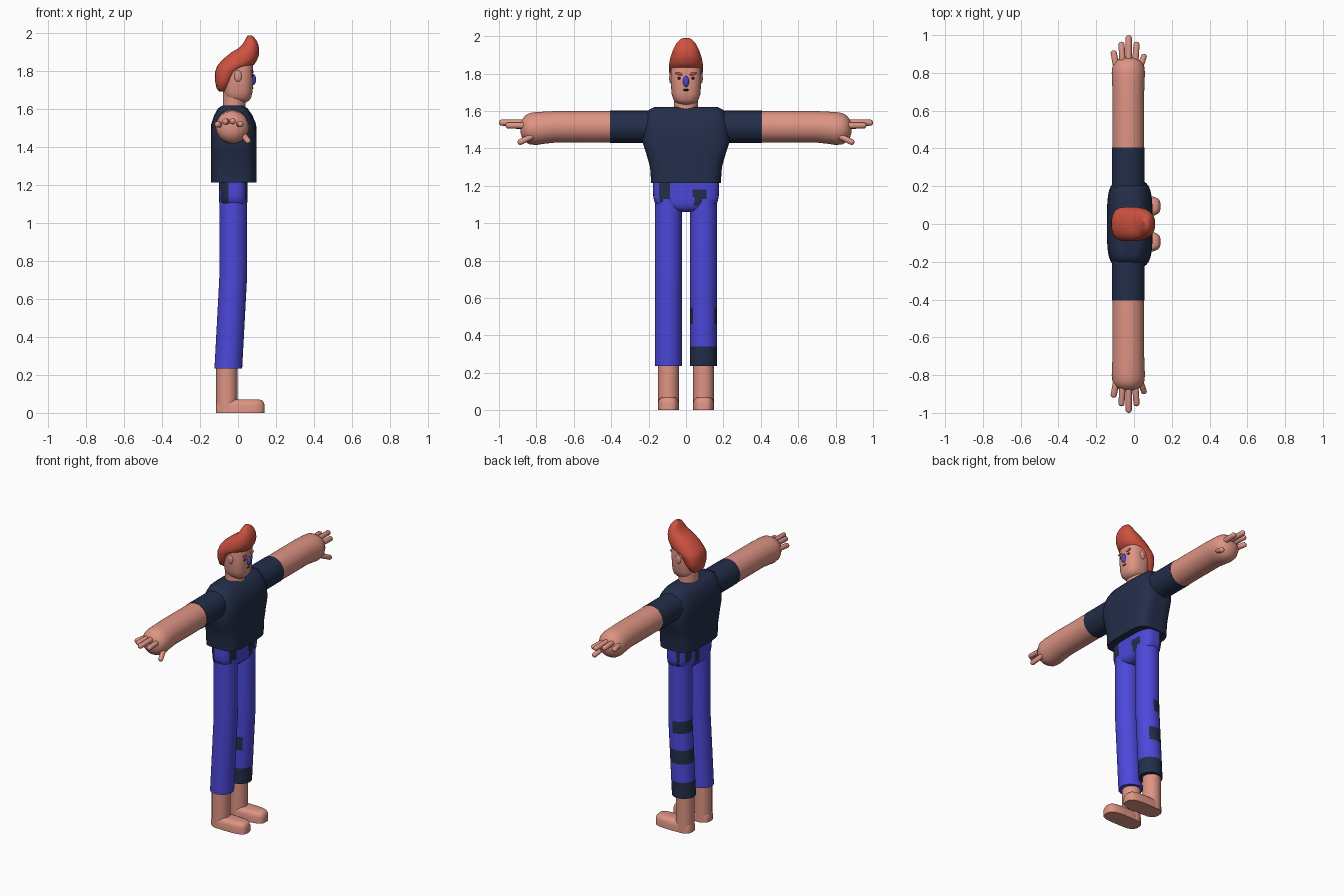
import bpy, bmesh, math
from mathutils import Vector

if "Cube" in bpy.data.objects:
    bpy.data.objects.remove(bpy.data.objects["Cube"])


def material(name, rgb):
    m = bpy.data.materials.new(name)
    lin = [((c / 255 + 0.055) / 1.055) ** 2.4 for c in rgb]
    m.diffuse_color = (*lin, 1)
    m.use_nodes = True
    m.node_tree.nodes["Principled BSDF"].inputs["Base Color"].default_value = m.diffuse_color
    return m


SKIN = material("skin", (222, 148, 132))
NAVY = material("dark navy", (35, 46, 74))
BLUE = material("trouser blue", (76, 72, 218))
HAIR = material("hair red", (206, 82, 64))
INK = material("face dark", (38, 28, 40))


def finish(name, bm, mats, rule=None):
    bmesh.ops.recalc_face_normals(bm, faces=bm.faces)
    if rule:
        for f in bm.faces:
            f.material_index = int(rule(f.calc_center_median()))
    me = bpy.data.meshes.new(name)
    bm.to_mesh(me)
    bm.free()
    for m in mats:
        me.materials.append(m)
    ob = bpy.data.objects.new(name, me)
    bpy.context.collection.objects.link(ob)
    return ob


def loft(name, rings, mats, axis="z", n=2.0, seg=40, rule=None):
    """Rings are (position on axis, centre u, centre v, radius u, radius v)."""
    bm = bmesh.new()
    loops = []
    for t, cu, cv, ru, rv in rings:
        loop = []
        for i in range(seg):
            a = 2 * math.pi * i / seg
            c, s = math.cos(a), math.sin(a)
            r = (abs(c) ** n + abs(s) ** n) ** (-1 / n)
            u, v = cu + ru * r * c, cv + rv * r * s
            loop.append(bm.verts.new((u, v, t) if axis == "z" else (u, t, v)))
        loops.append(loop)
    for a, b in zip(loops, loops[1:]):
        for i in range(seg):
            j = (i + 1) % seg
            bm.faces.new((a[i], a[j], b[j], b[i]))
    bm.faces.new(loops[0])
    bm.faces.new(loops[-1])
    return finish(name, bm, mats, rule)


def profile(rows):
    """Rows of (z, x min, x max, half width) to loft rings."""
    return [(z, (a + b) / 2, 0, (b - a) / 2, w) for z, a, b, w in rows]


def capsule(name, a, b, r, mat):
    a, b = Vector(a), Vector(b)
    d = b - a
    bm = bmesh.new()
    bmesh.ops.create_uvsphere(bm, u_segments=16, v_segments=10, radius=r)
    for v in bm.verts:
        if v.co.z > 0.001:
            v.co.z += d.length
    q = d.to_track_quat("Z", "Y")
    for v in bm.verts:
        v.co = q @ v.co + a
    return finish(name, bm, [mat])


def ellipsoid(name, centre, size, mat, tilt=0):
    bm = bmesh.new()
    bmesh.ops.create_uvsphere(bm, u_segments=20, v_segments=12, radius=1)
    for v in bm.verts:
        x, y, z = (v.co[k] * size[k] for k in range(3))
        c, s = math.cos(tilt), math.sin(tilt)
        v.co = Vector((x, y * c - z * s, y * s + z * c)) + Vector(centre)
    return finish(name, bm, [mat])


# Shirt body
loft("shirt", profile([
    (1.215, -0.142, 0.098, 0.186), (1.30, -0.143, 0.098, 0.192),
    (1.37, -0.143, 0.098, 0.212), (1.44, -0.143, 0.098, 0.235),
    (1.52, -0.142, 0.096, 0.224), (1.57, -0.125, 0.075, 0.212),
    (1.605, -0.105, 0.05, 0.20), (1.62, -0.08, 0.025, 0.17)]),
    [NAVY], n=4, seg=64)


# Trouser seat with dark patches on front and back
def seat_rule(c):
    if c.x > 0.0:
        return (-0.14 < c.y < -0.08 and c.z > 1.11) or \
               (0.04 < c.y < 0.11 and 1.09 < c.z < 1.18)
    return c.x < -0.05 and c.z > 1.10 and (
        c.y < -0.13 or 0.0 < c.y < 0.05 or 0.09 < c.y < 0.135 or c.y > 0.165)


seat = [(1.06, 0.03, 0.02), (1.065, 0.05, 0.05), (1.08, 0.065, 0.10), (1.095, 0.071, 0.145),
        (1.11, 0.074, 0.168), (1.14, 0.075, 0.175), (1.18, 0.076, 0.176), (1.225, 0.076, 0.176)]
loft("trouser_seat", [(z, -0.025, 0, a, b) for z, a, b in seat],
     [BLUE, NAVY], n=3.5, seg=96, rule=seat_rule)


def leg_centre(z):
    return -0.025 - 0.026 * max(0, (0.72 - z) / 0.485)


# Stripes on one trouser leg: full at the hem, only the back higher up
def stripe_rule(c):
    dx = (c.x - leg_centre(c.z)) / 0.073
    return c.z < 0.34 or (0.46 < c.z < 0.55 and dx < 0.6) or \
        (0.66 < c.z < 0.74 and dx < 0.1)


leg_z = [0.235, 0.34, 0.46, 0.48, 0.53, 0.55, 0.66, 0.70, 0.74, 0.9, 1.08, 1.13]
for s, side in ((1, "left"), (-1, "right")):
    # Trouser leg, ankle and foot
    loft(f"trouser_leg_{side}",
         [(z, leg_centre(z), s * 0.094, 0.073, 0.072) for z in leg_z],
         [BLUE, NAVY], seg=48, rule=stripe_rule if s > 0 else None)
    loft(f"ankle_{side}", [(z, -0.059, s * 0.094, 0.056, 0.056) for z in (0.0, 0.26)], [SKIN])
    loft(f"foot_{side}",
         [(z, 0.0125, s * 0.094, 0.128 - d, 0.057 - d)
          for z, d in ((0, 0), (0.04, 0), (0.056, 0.005), (0.066, 0.014), (0.07, 0.026))],
         [SKIN], n=3.2, seg=48)

    # Sleeve, arm and rounded palm
    loft(f"sleeve_{side}", [(s * y, -0.03, 1.515, 0.086, 0.086) for y in (0.16, 0.405)],
         [NAVY], axis="y")
    arm = [(0.39, 1.515, 0.084), (0.70, 1.515, 0.084), (0.76, 1.51, 0.086),
           (0.80, 1.506, 0.088), (0.835, 1.505, 0.084), (0.86, 1.505, 0.07),
           (0.877, 1.505, 0.047), (0.885, 1.505, 0.02)]
    loft(f"arm_{side}", [(s * y, -0.03, z, r, r) for y, z, r in arm], [SKIN], axis="y")

    # Fingers and thumb
    for k, (x, z, tip) in enumerate(((-0.107, 1.52, 0.92), (-0.066, 1.535, 0.965),
                                     (-0.028, 1.537, 1.0), (0.013, 1.522, 0.965))):
        capsule(f"finger_{k + 1}_{side}", (x * 0.8 - 0.006, s * 0.82, z),
                (x, s * (tip - 0.017), z), 0.017, SKIN)
    capsule(f"thumb_{side}", (0.025, s * 0.81, 1.47), (0.052, s * 0.885, 1.434), 0.016, SKIN)

    # Ear, eye and brow
    ellipsoid(f"ear_{side}", (0.0, s * 0.08, 1.775), (0.02, 0.01, 0.03), SKIN)
    ellipsoid(f"eye_{side}", (0.074, s * 0.036, 1.775), (0.006, 0.009, 0.008), INK)
    ellipsoid(f"brow_{side}", (0.076, s * 0.036, 1.798), (0.007, 0.021, 0.007), HAIR, s * 0.2)

# Neck and head
loft("neck", [(z, -0.02, 0, 0.06, 0.064) for z in (1.59, 1.72)], [SKIN])
loft("head", profile([
    (1.635, -0.04, 0.04, 0.03), (1.645, -0.055, 0.058, 0.052), (1.66, -0.068, 0.069, 0.067),
    (1.69, -0.076, 0.076, 0.077), (1.76, -0.08, 0.08, 0.082), (1.82, -0.08, 0.08, 0.082),
    (1.86, -0.07, 0.075, 0.075)]), [SKIN], n=2.6, seg=48)

# Nose and mouth
ellipsoid("nose", (0.08, 0, 1.757), (0.015, 0.016, 0.03), BLUE)
ellipsoid("mouth", (0.077, 0, 1.712), (0.004, 0.017, 0.005), INK)

# Swept-up hair
loft("hair", profile([
    (1.695, -0.10, -0.06, 0.04), (1.71, -0.113, -0.052, 0.062), (1.75, -0.121, -0.022, 0.08),
    (1.80, -0.12, 0.008, 0.089), (1.822, -0.112, 0.05, 0.091), (1.835, -0.105, 0.086, 0.091),
    (1.86, -0.083, 0.10, 0.089), (1.88, -0.06, 0.109, 0.085), (1.90, -0.035, 0.112, 0.079),
    (1.92, 0.0, 0.111, 0.072), (1.94, 0.022, 0.107, 0.062), (1.96, 0.034, 0.099, 0.052),
    (1.98, 0.045, 0.085, 0.034), (1.99, 0.052, 0.072, 0.016)]), [HAIR], n=2.3, seg=48)

# Smooth shading with sharp rims
for ob in bpy.context.scene.objects:
    ob.select_set(True)
    bpy.context.view_layer.objects.active = ob
bpy.ops.object.shade_smooth_by_angle(angle=math.radians(45))
